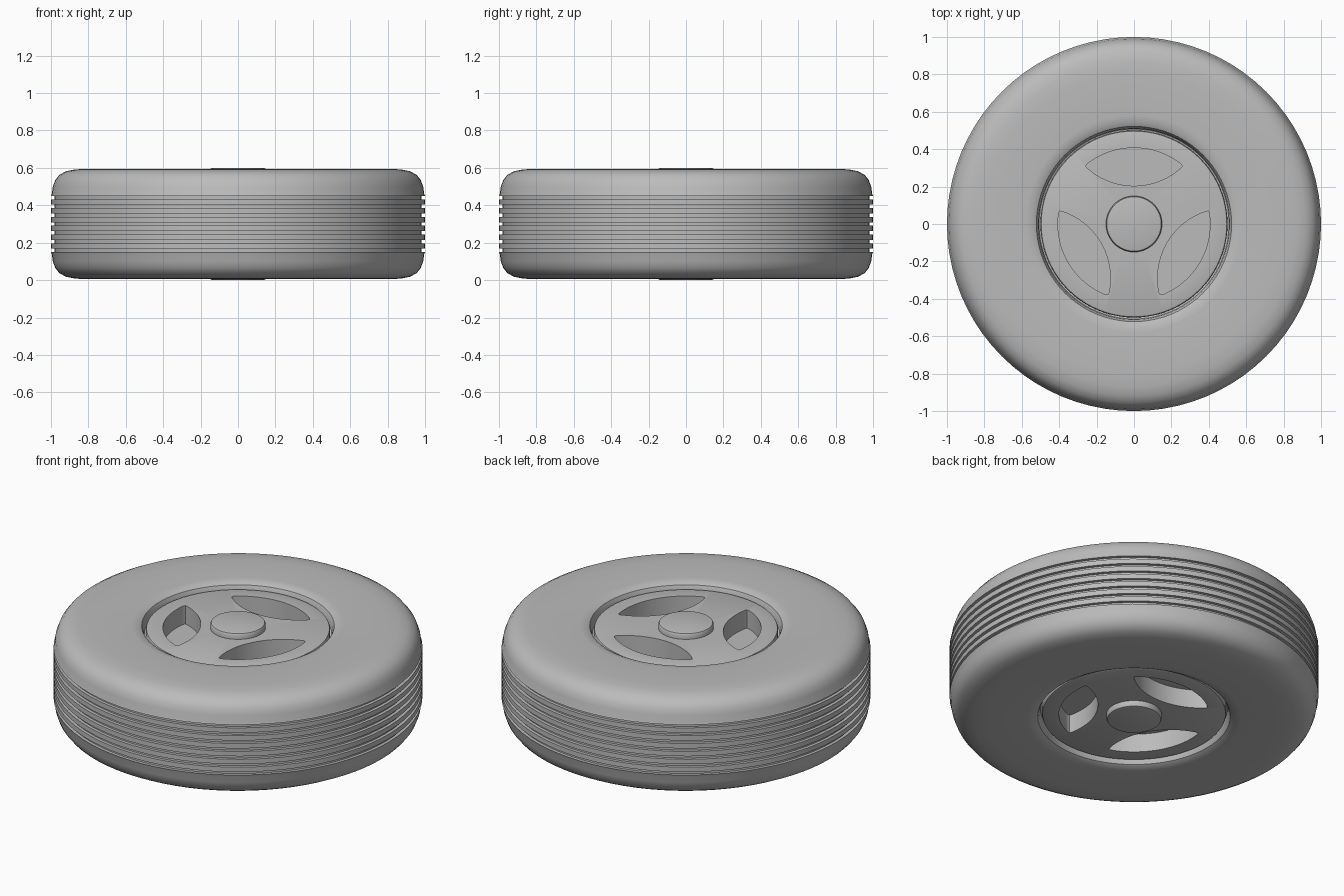
import bpy, bmesh, math
from mathutils import Matrix

cube = bpy.data.objects.get("Cube")
if cube:
    bpy.data.objects.remove(cube, do_unlink=True)

MID = 0.3       # height of the wheel's middle plane
SEGMENTS = 80

grey = bpy.data.materials.new("plain grey")
grey.use_nodes = True
colour = (0.5, 0.5, 0.5, 1)
grey.diffuse_color = colour
grey.node_tree.nodes["Principled BSDF"].inputs["Base Color"].default_value = colour


def make_object(name, bm):
    bmesh.ops.recalc_face_normals(bm, faces=bm.faces)
    mesh = bpy.data.meshes.new(name)
    bm.to_mesh(mesh)
    bm.free()
    mesh.materials.append(grey)
    obj = bpy.data.objects.new(name, mesh)
    bpy.context.collection.objects.link(obj)
    return obj


def select_only(obj):
    bpy.ops.object.select_all(action='DESELECT')
    obj.select_set(True)
    bpy.context.view_layer.objects.active = obj


def lathe(name, upper, closed):
    """Turn an upper half profile, mirrored about the middle plane, around z."""
    profile = upper + [(r, 2 * MID - z) for r, z in reversed(upper)]
    bm = bmesh.new()
    verts = [bm.verts.new((r, 0, z)) for r, z in profile]
    pairs = list(zip(verts, verts[1:]))
    if closed:
        pairs.append((verts[-1], verts[0]))
    edges = [bm.edges.new(p) for p in pairs]
    bmesh.ops.spin(bm, geom=verts + edges, cent=(0, 0, 0), axis=(0, 0, 1),
                   angle=math.tau, steps=SEGMENTS)
    bmesh.ops.remove_doubles(bm, verts=bm.verts, dist=0.0005)
    return make_object(name, bm)


# Tyre: rounded shoulders and seven grooves around the tread
tyre_profile = [(0.495, 0.52), (0.508, 0.525), (0.512, 0.555), (0.522, 0.578),
                (0.545, 0.59), (0.58, 0.593), (0.8, 0.595), (0.87, 0.592),
                (0.92, 0.582), (0.955, 0.563), (0.977, 0.535), (0.99, 0.5),
                (0.996, 0.46)]
pitch, half_width, depth = 0.047, 0.009, 0.018
for i in range(3, -1, -1):
    z = MID + i * pitch
    tyre_profile += [(1.0, z + half_width), (1.0 - depth, z + half_width)]
    if i:
        tyre_profile += [(1.0 - depth, z - half_width), (1.0, z - half_width)]
tyre = lathe("tyre", tyre_profile, True)

# Hub: flat disc with a raised round cap on each side
hub_profile = [(0, 0.6), (0.135, 0.6), (0.145, 0.597), (0.15, 0.588),
               (0.15, 0.565), (0.488, 0.565), (0.496, 0.562), (0.5, 0.554)]
hub = lathe("hub", hub_profile, False)

# Leaf-shaped pocket outline: outer arc follows the rim, inner arc bows to the cap
STEPS = 20
half = 0.25
xs = [half - 2 * half * i / STEPS for i in range(STEPS + 1)]
outline = [(x, math.sqrt(0.407 ** 2 - x * x)) for x in xs]
outline += [(-0.258, 0.309)]
outline += [(-x, 0.58 - math.sqrt(0.376 ** 2 - x * x)) for x in xs]
outline += [(0.258, 0.309)]

# Cut three pockets into both faces of the hub
bm = bmesh.new()
for low, high in ((0.455, 0.7), (-0.1, 0.145)):
    for k in range(3):
        turn = Matrix.Rotation(k * math.tau / 3, 4, 'Z')
        base = bm.faces.new([bm.verts.new((x, y, low)) for x, y in outline])
        solid = bmesh.ops.extrude_face_region(bm, geom=[base], use_keep_orig=True)
        top = [g for g in solid["geom"] if isinstance(g, bmesh.types.BMVert)]
        bmesh.ops.translate(bm, verts=top, vec=(0, 0, high - low))
        bmesh.ops.transform(bm, matrix=turn, verts=top + list(base.verts))
cutter = make_object("pocket_cutter", bm)
cutter.hide_render = True

cut = hub.modifiers.new("pockets", 'BOOLEAN')
cut.operation = 'DIFFERENCE'
cut.solver = 'EXACT'
cut.object = cutter
select_only(hub)
bpy.ops.object.modifier_apply(modifier=cut.name)
bpy.data.objects.remove(cutter, do_unlink=True)

for part in (tyre, hub):
    select_only(part)
    bpy.ops.object.shade_smooth_by_angle(angle=math.radians(35))
